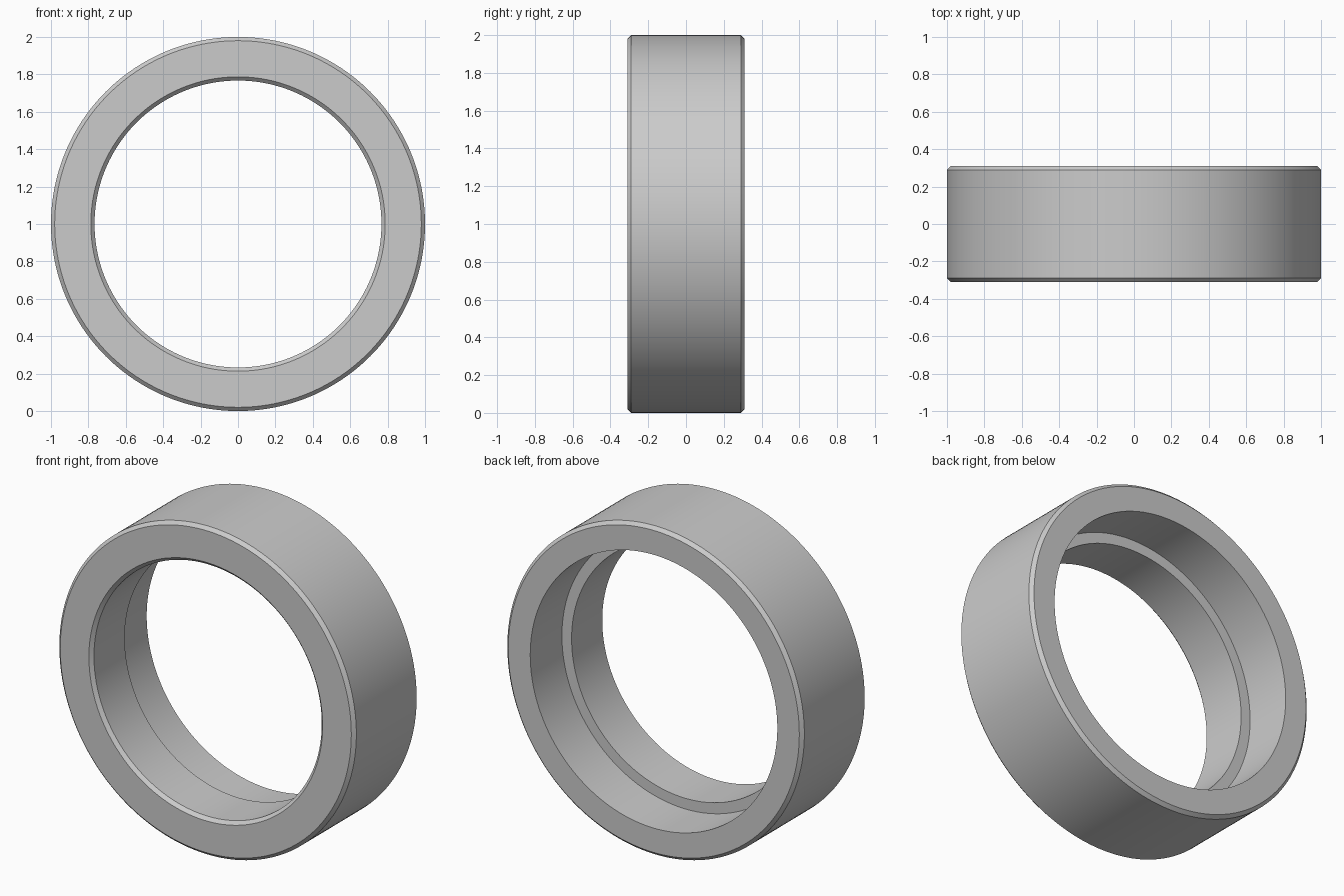
import bpy, bmesh, math
from mathutils import Matrix, Vector

if "Cube" in bpy.data.objects:
    bpy.data.objects.remove(bpy.data.objects["Cube"])

SEGMENTS = 192

# Closed cross-section: (radius, y), with chamfered rims and a stepped bore
PROFILE = [
    (0.787, -0.31), (0.98, -0.31), (1.0, -0.29), (1.0, 0.29), (0.98, 0.31),
    (0.832, 0.31), (0.832, 0.005), (0.767, 0.005), (0.767, -0.29),
]

# Revolve the cross-section around the y axis
bm = bmesh.new()
rings = []
for i in range(SEGMENTS):
    a = 2 * math.pi * i / SEGMENTS
    rings.append([bm.verts.new((r * math.cos(a), y, 1 + r * math.sin(a)))
                  for r, y in PROFILE])
n = len(PROFILE)
for i in range(SEGMENTS):
    r0, r1 = rings[i], rings[(i + 1) % SEGMENTS]
    for j in range(n):
        k = (j + 1) % n
        bm.faces.new((r0[j], r0[k], r1[k], r1[j]))
bmesh.ops.recalc_face_normals(bm, faces=bm.faces)

mesh = bpy.data.meshes.new("stepped_ring")
bm.to_mesh(mesh)
bm.free()
ring = bpy.data.objects.new("stepped_ring", mesh)
bpy.context.collection.objects.link(ring)

# Single grey material
grey = bpy.data.materials.new("light grey")
grey.diffuse_color = (0.6, 0.6, 0.6, 1)
grey.use_nodes = True
grey.node_tree.nodes["Principled BSDF"].inputs["Base Color"].default_value = grey.diffuse_color
mesh.materials.append(grey)

# Smooth round walls, sharp chamfer edges
bpy.context.view_layer.objects.active = ring
ring.select_set(True)
bpy.ops.object.shade_smooth_by_angle(angle=math.radians(30))
